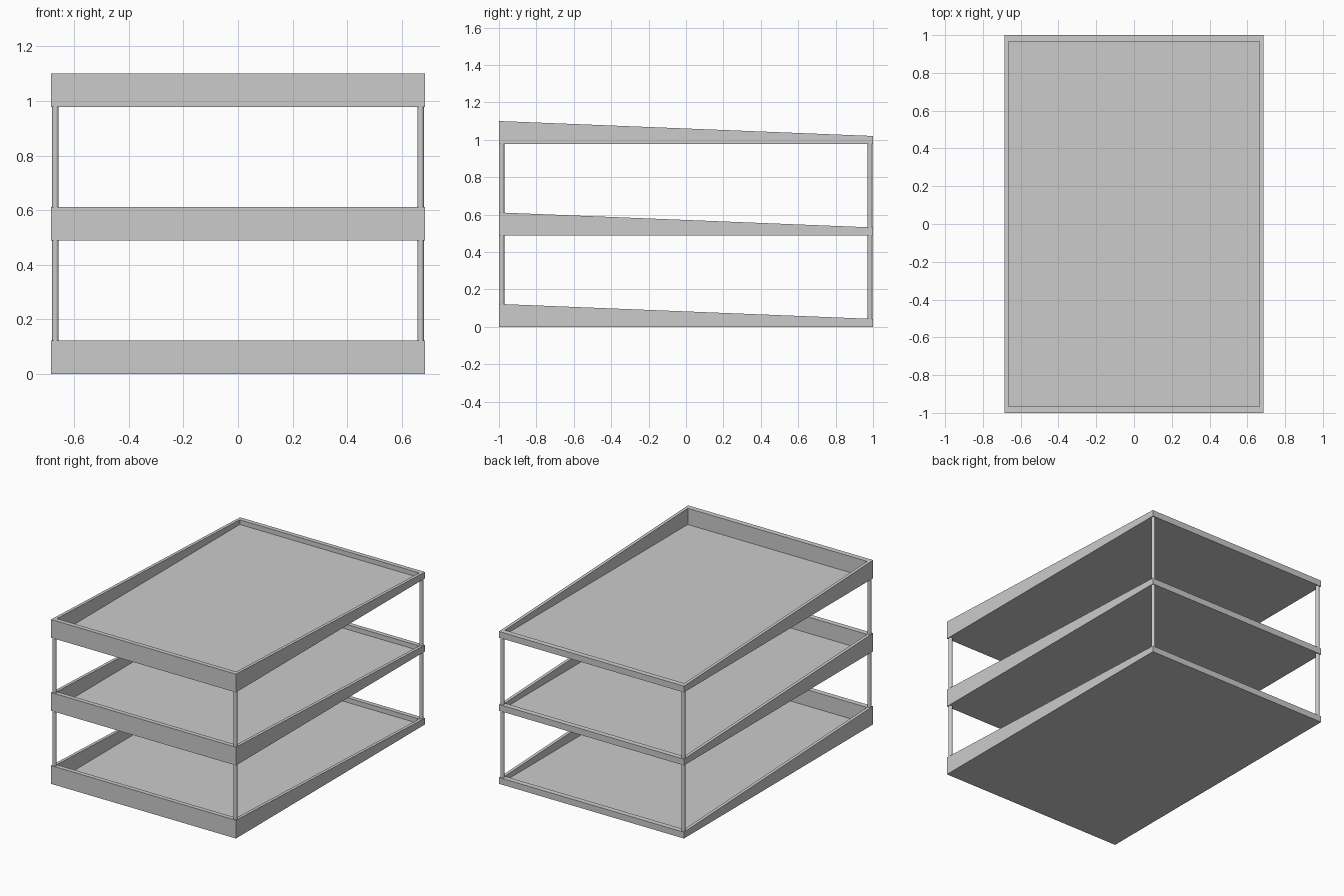
import bpy

if "Cube" in bpy.data.objects:
    bpy.data.objects.remove(bpy.data.objects["Cube"])

HX, HY = 0.685, 1.0          # outer half sizes
IX, IY = 0.664, 0.967        # inner half sizes
FRONT, BACK = 0.122, 0.042   # rim heights
FLOOR, STEP = 0.012, 0.489


def rim(y):
    return FRONT + (BACK - FRONT) * (y + HY) / (2 * HY)


def loop(x, y, height):
    return [(sx * x, sy * y, height(sy * y))
            for sx, sy in ((-1, -1), (1, -1), (1, 1), (-1, 1))]


# Tray: outer walls, sloping rim, inner walls and floor as stacked loops
def tray(name, z):
    verts = (loop(HX, HY, lambda y: 0) + loop(HX, HY, rim)
             + loop(IX, IY, rim) + loop(IX, IY, lambda y: FLOOR))
    faces = [(3, 2, 1, 0), (12, 13, 14, 15)]
    for k in (0, 4, 8):
        for i in range(4):
            j = (i + 1) % 4
            faces.append((k + i, k + j, k + 4 + j, k + 4 + i))
    mesh = bpy.data.meshes.new(name)
    mesh.from_pydata(verts, [], faces)
    ob = bpy.data.objects.new(name, mesh)
    ob.location.z = z
    bpy.context.collection.objects.link(ob)


# Corner post running from one tray's rim to the underside of the next
def post(name, x, y, z):
    low, high = z + rim(y) - 0.01, z + STEP + 0.005
    bpy.ops.mesh.primitive_cylinder_add(
        vertices=16, radius=0.0125, depth=high - low,
        location=(x, y, (low + high) / 2))
    bpy.context.object.name = name
    bpy.ops.object.shade_smooth_by_angle()


for level, label in enumerate(("bottom", "middle", "top")):
    tray(label + "_tray", level * STEP)
    if level < 2:
        for sx, side in ((-1, "left"), (1, "right")):
            for sy, end in ((-1, "front"), (1, "back")):
                post(f"{label}_{end}_{side}_post", sx * 0.669, sy * 0.984, level * STEP)
